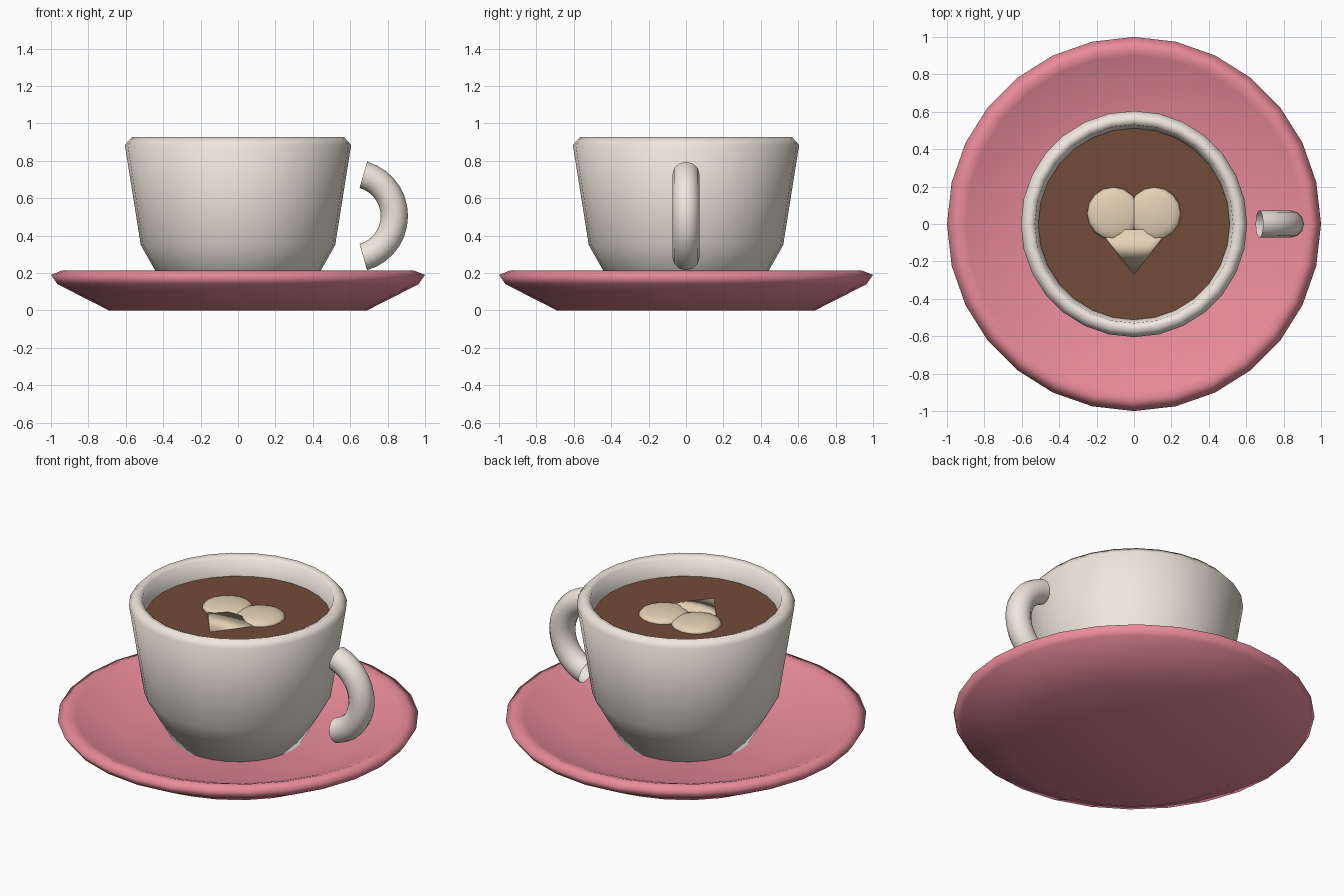
import bpy, bmesh, math
from mathutils import Matrix

if "Cube" in bpy.data.objects:
    bpy.data.objects.remove(bpy.data.objects["Cube"])

SIDES = 28


def material(name, rgb):
    m = bpy.data.materials.new(name)
    m.diffuse_color = (*rgb, 1)
    m.use_nodes = True
    m.node_tree.nodes["Principled BSDF"].inputs["Base Color"].default_value = m.diffuse_color
    return m


PINK = material("pink_glaze", (0.82, 0.26, 0.32))
CREAM = material("cream_glaze", (0.86, 0.80, 0.72))
BROWN = material("coffee_brown", (0.17, 0.07, 0.04))
FOAM = material("foam", (0.78, 0.64, 0.46))


def finish(name, bm, mat, smooth=True):
    for f in bm.faces:
        f.smooth = smooth
    me = bpy.data.meshes.new(name)
    bm.to_mesh(me)
    bm.free()
    me.materials.append(mat)
    ob = bpy.data.objects.new(name, me)
    bpy.context.collection.objects.link(ob)
    return ob


def lathe(name, profile, mat):
    """Spin a closed (radius, z) profile that starts and ends on the axis."""
    bm = bmesh.new()
    vs = [bm.verts.new((r, 0, z)) for r, z in profile]
    es = [bm.edges.new(p) for p in zip(vs, vs[1:])]
    bmesh.ops.spin(bm, geom=vs + es, axis=(0, 0, 1), cent=(0, 0, 0),
                   angle=2 * math.pi, steps=SIDES, use_merge=False)
    bmesh.ops.remove_doubles(bm, verts=bm.verts, dist=1e-4)
    bmesh.ops.recalc_face_normals(bm, faces=bm.faces)
    return finish(name, bm, mat)


# saucer
lathe("saucer", [(0, 0), (0.69, 0), (0.965, 0.14), (1.0, 0.19), (0.94, 0.214),
                 (0.90, 0.20), (0.63, 0.085), (0, 0.085)], PINK)

# cup: outer wall, rounded rim, inner wall
lathe("cup", [(0, 0.085), (0.37, 0.085), (0.52, 0.35), (0.605, 0.885), (0.567, 0.927),
              (0.53, 0.91), (0.512, 0.80), (0.46, 0.37), (0.33, 0.14), (0, 0.14)], CREAM)

# coffee surface
bm = bmesh.new()
bmesh.ops.create_circle(bm, cap_ends=True, segments=SIDES, radius=0.512,
                        matrix=Matrix.Translation((0, 0, 0.81)))
finish("coffee", bm, BROWN, smooth=False)

# foam heart: two flattened lobes and a flattened cone for the point
for side, x in (("left", -0.11), ("right", 0.11)):
    bm = bmesh.new()
    bmesh.ops.create_uvsphere(bm, u_segments=16, v_segments=8, radius=1,
                              matrix=Matrix.Translation((x, 0.056, 0.81))
                              @ Matrix.Diagonal((0.141, 0.141, 0.03, 1)))
    finish("heart_lobe_" + side, bm, FOAM)

bm = bmesh.new()
bmesh.ops.create_cone(bm, cap_ends=True, segments=16, radius1=1, radius2=0, depth=0.24,
                      matrix=Matrix.Translation((0, -0.15, 0.81))
                      @ Matrix.Diagonal((0.19, 1, 0.02, 1))
                      @ Matrix.Rotation(math.pi / 2, 4, 'X'))
bmesh.ops.remove_doubles(bm, verts=bm.verts, dist=1e-5)
finish("heart_point", bm, FOAM)

# handle: open tube swept through an arc in the xz plane
cx, cz, ring, tube, half = 0.607, 0.505, 0.229, 0.073, math.radians(74)
bm = bmesh.new()
start = Matrix.Translation((cx, 0, cz)) @ Matrix.Rotation(half, 4, 'Y') \
    @ Matrix.Translation((ring, 0, 0))
circle = bmesh.ops.create_circle(bm, segments=12, radius=tube, matrix=start)["verts"]
edges = list({e for v in circle for e in v.link_edges})
bmesh.ops.spin(bm, geom=circle + edges, axis=(0, 1, 0), cent=(cx, 0, cz),
               angle=-2 * half, steps=14)
bmesh.ops.recalc_face_normals(bm, faces=bm.faces)
finish("handle", bm, CREAM)
